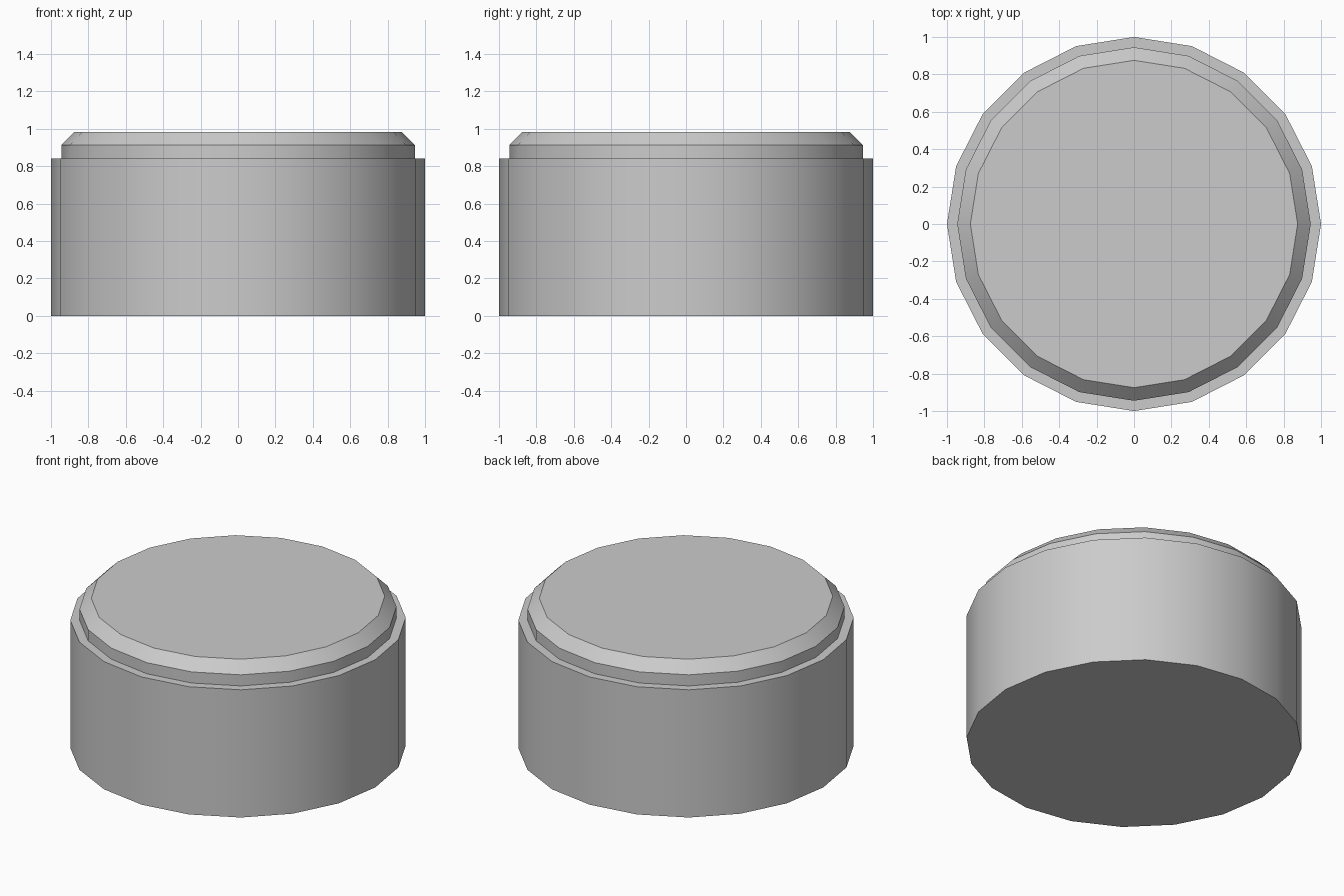
import bpy, bmesh
from math import cos, sin, pi, radians

if "Cube" in bpy.data.objects:
    bpy.data.objects.remove(bpy.data.objects["Cube"])

SIDES = 20


def turned(name, profile):
    """Closed solid from (radius, height) rings, bottom to top."""
    bm = bmesh.new()
    rings = [[bm.verts.new((r * cos(2 * pi * i / SIDES), r * sin(2 * pi * i / SIDES), z))
              for i in range(SIDES)] for r, z in profile]
    for low, high in zip(rings, rings[1:]):
        for i in range(SIDES):
            j = (i + 1) % SIDES
            bm.faces.new((low[i], low[j], high[j], high[i]))
    bm.faces.new(rings[0][::-1])
    bm.faces.new(rings[-1])
    mesh = bpy.data.meshes.new(name)
    bm.to_mesh(mesh)
    bm.free()
    obj = bpy.data.objects.new(name, mesh)
    bpy.context.collection.objects.link(obj)
    bpy.context.view_layer.objects.active = obj
    obj.select_set(True)
    bpy.ops.object.shade_smooth_by_angle(angle=radians(30))
    obj.select_set(False)
    return obj


# Round drum: wide wall, stepped shoulder, chamfered raised lid
turned("stepped_drum", [(1, 0), (1, 0.84), (0.945, 0.84), (0.945, 0.913), (0.875, 0.983)])
